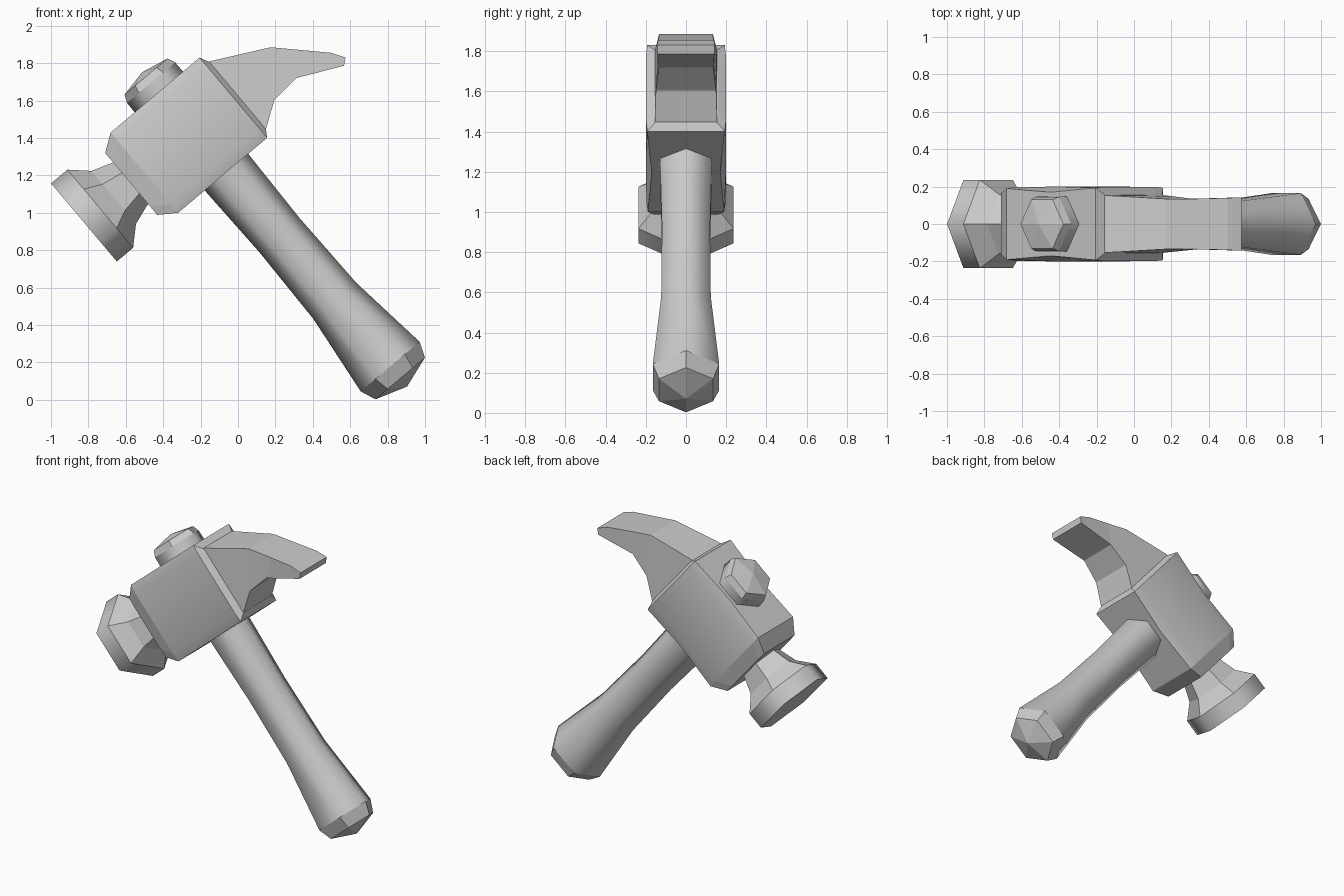
import bpy
import bmesh
from math import radians, sin, cos, tau
from mathutils import Matrix, Vector

cube = bpy.data.objects.get("Cube")
if cube:
    bpy.data.objects.remove(cube, do_unlink=True)

grey = bpy.data.materials.new("plain grey")
grey.use_nodes = True
grey.diffuse_color = (0.6, 0.6, 0.6, 1)
grey.node_tree.nodes["Principled BSDF"].inputs["Base Color"].default_value = (0.6, 0.6, 0.6, 1)

# Leaning frame: local z runs up the handle, local x along the head
LEAN = Matrix.Translation((0.82, 0, 0.17)) @ Matrix.Rotation(radians(-40.1), 4, "Y")


def loft(name, sections, matrix=LEAN, smooth=(), limit=65):
    """Skin a list of sections; a one-point section makes a pointed end.
    Bands listed in smooth are smooth shaded up to the limit angle."""
    bm = bmesh.new()
    rings = [[bm.verts.new(matrix @ Vector(p)) for p in ring] for ring in sections]
    for band, (a, b) in enumerate(zip(rings, rings[1:])):
        count = max(len(a), len(b))
        for i in range(count):
            j = (i + 1) % count
            if len(a) == 1:
                corners = (a[0], b[i], b[j])
            elif len(b) == 1:
                corners = (a[i], a[j], b[0])
            else:
                corners = (a[i], a[j], b[j], b[i])
            bm.faces.new(corners).smooth = band in smooth
    for ring in (rings[0], rings[-1]):
        if len(ring) > 1:
            bm.faces.new(ring)
    bmesh.ops.recalc_face_normals(bm, faces=bm.faces)
    for edge in bm.edges:
        edge.smooth = (all(f.smooth for f in edge.link_faces)
                       and edge.calc_face_angle(0) < radians(limit))
    mesh = bpy.data.meshes.new(name)
    bm.to_mesh(mesh)
    bm.free()
    mesh.materials.append(grey)
    obj = bpy.data.objects.new(name, mesh)
    bpy.context.collection.objects.link(obj)
    return obj


def hexagon(z, radius, depth=1.0):
    """Six-sided ring around the handle axis, corners facing along the head."""
    if radius == 0:
        return [(0, 0, z)]
    return [(radius * cos(tau * i / 6), depth * radius * sin(tau * i / 6), z) for i in range(6)]


# Handle: swelling grip with a faceted pommel
grip = [(1.5, 0.154, 0.98), (1.37, 0.152, 0.98), (0.93, 0.141, 0.98), (0.47, 0.15, 0.95),
        (0.01, 0.206, 0.925), (-0.073, 0.173, 0.9), (-0.13, 0, 1)]
loft("handle", [hexagon(*g) for g in grip], smooth=range(4))

# Handle end standing above the head
knob = [(1.88, 0.17), (1.995, 0.168), (2.037, 0.15), (2.068, 0)]
loft("handle_top_knob", [hexagon(*k) for k in knob], smooth=range(1))

# Striking face with a flared neck, turned to lie along the head
turn = LEAN @ Matrix.Translation((0, 0, 1.654)) @ Matrix.Rotation(radians(-90), 4, "Y")
face = [(0.38, 0.14), (0.43, 0.145), (0.548, 0.185), (0.642, 0.273), (0.756, 0.273)]
loft("striking_face", [hexagon(*f) for f in face], turn, smooth=[3])


# Head block: slightly pinched along its top and bottom edges
def block_section(x, low, high, edge, side):
    lip = 0.06
    half = [(edge, low), (side, low + lip), (side, high - lip), (edge, high)]
    return [(x, y, z) for y, z in half] + [(x, -y, z) for y, z in reversed(half)]


block = [(-0.43, 1.432, 1.865, 0.165, 0.17), (-0.337, 1.369, 1.93, 0.19, 0.197),
         (-0.03, 1.369, 1.93, 0.17, 0.2), (0.285, 1.369, 1.93, 0.193, 0.198),
         (0.31, 1.41, 1.875, 0.152, 0.156)]
loft("head_block", [block_section(*b) for b in block], smooth=range(1, 3), limit=35)

# Claw: (top x, z, half width), (bottom x, z, half width) from root to tip
claw = [((-0.19, 1.79, 0.155), (0.13, 1.41, 0.155)),
        ((-0.15, 1.81, 0.153), (0.15, 1.45, 0.155)),
        ((0.175, 1.885, 0.134), (0.195, 1.605, 0.15)),
        ((0.34, 1.87, 0.135), (0.31, 1.72, 0.135)),
        ((0.5, 1.855, 0.139), (0.555, 1.783, 0.142)),
        ((0.575, 1.83, 0.143), (0.567, 1.786, 0.143))]
loft("claw", [[(s * 1.0 * x, side * w, z) for s, side, (x, z, w) in
               ((1, -1, top), (1, 1, top), (1, 1, low), (1, -1, low))]
              for top, low in claw], Matrix.Identity(4))
